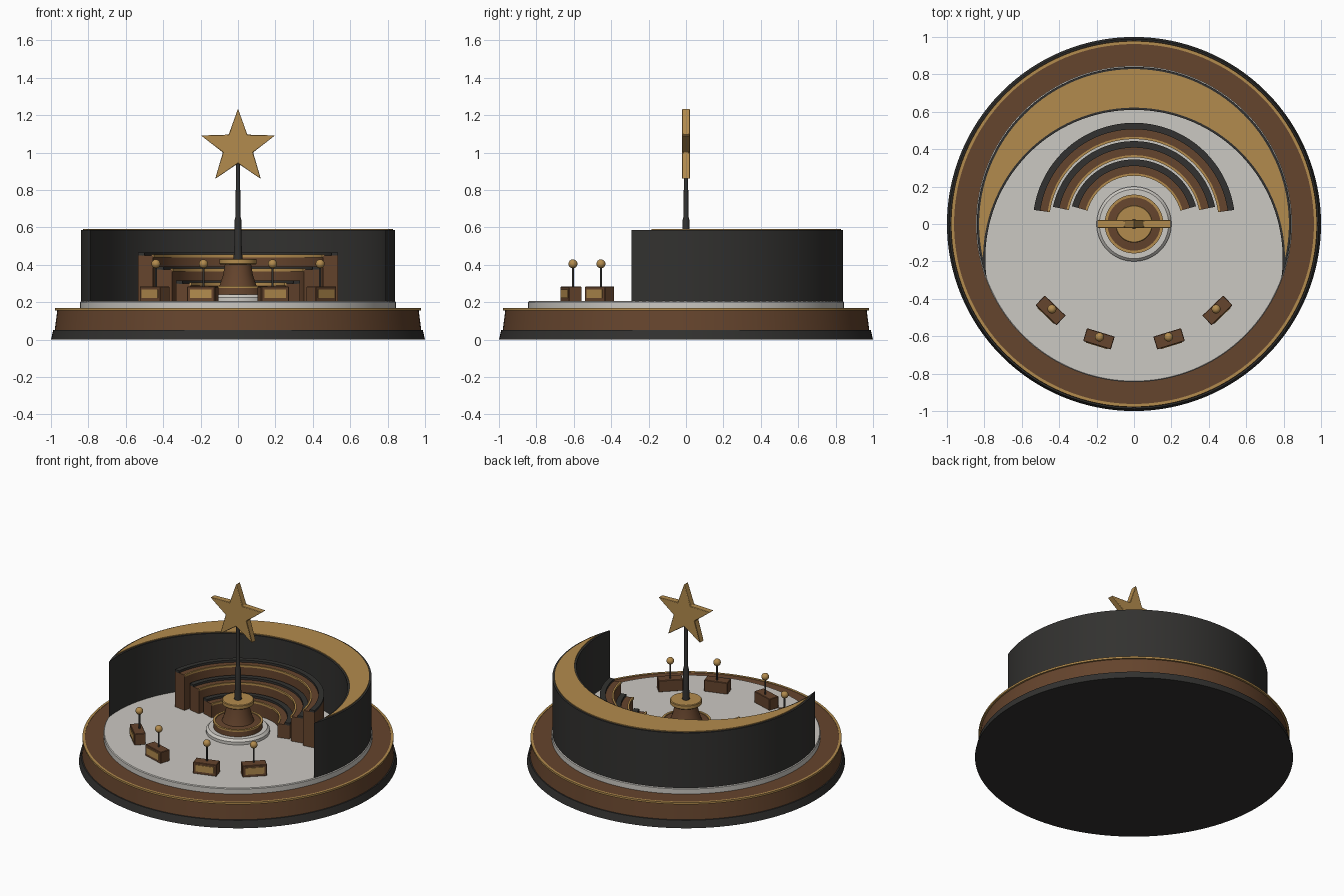
import bpy, bmesh
from math import sin, cos, pi, radians, sqrt, atan2
from mathutils import Matrix

if "Cube" in bpy.data.objects:
    bpy.data.objects.remove(bpy.data.objects["Cube"])


def material(name, r, g, b):
    m = bpy.data.materials.new(name)
    m.diffuse_color = (r, g, b, 1)
    m.use_nodes = True
    m.node_tree.nodes["Principled BSDF"].inputs["Base Color"].default_value = m.diffuse_color
    return m


WOOD = material("wood", 0.13, 0.058, 0.026)
GOLD = material("gold", 0.45, 0.26, 0.075)
DARK = material("dark", 0.032, 0.031, 0.029)
STONE = material("stone", 0.60, 0.58, 0.54)


def finish(name, bm, mat, matrix=None):
    bmesh.ops.remove_doubles(bm, verts=bm.verts, dist=1e-5)
    bmesh.ops.recalc_face_normals(bm, faces=bm.faces)
    me = bpy.data.meshes.new(name)
    bm.to_mesh(me)
    bm.free()
    me.materials.append(mat)
    ob = bpy.data.objects.new(name, me)
    bpy.context.collection.objects.link(ob)
    if matrix:
        ob.matrix_world = matrix
    bpy.context.view_layer.objects.active = ob
    ob.select_set(True)
    bpy.ops.object.shade_smooth_by_angle(angle=radians(30))
    ob.select_set(False)
    return ob


def lathe(name, profile, mat, n=96, matrix=None, closed=False):
    """Spin (radius, z) points around z; open profiles get end caps."""
    bm = bmesh.new()
    rings = [[bm.verts.new((r * cos(2 * pi * i / n), r * sin(2 * pi * i / n), z))
              for i in range(n)] for r, z in profile]
    pairs = list(zip(rings, rings[1:]))
    if closed:
        pairs.append((rings[-1], rings[0]))
    else:
        bm.faces.new(rings[0])
        bm.faces.new(rings[-1])
    for a, b in pairs:
        for i in range(n):
            j = (i + 1) % n
            bm.faces.new((a[i], a[j], b[j], b[i]))
    return finish(name, bm, mat, matrix)


def band(name, outer, inner, z0, z1, mat):
    """Solid between two matching curves, from z0 to z1."""
    bm = bmesh.new()
    sec = [[bm.verts.new(p) for p in ((*o, z0), (*o, z1), (*i, z1), (*i, z0))]
           for o, i in zip(outer, inner)]
    for a, b in zip(sec, sec[1:]):
        for k in range(4):
            m = (k + 1) % 4
            bm.faces.new((a[k], a[m], b[m], b[k]))
    bm.faces.new(sec[0])
    bm.faces.new(sec[-1])
    bmesh.ops.dissolve_degenerate(bm, dist=1e-5, edges=bm.edges)
    return finish(name, bm, mat)


def arc(r, start, n=64, cy=0.0):
    return [(r * cos(a), cy + r * sin(a))
            for a in (start + (pi - 2 * start) * i / n for i in range(n + 1))]


def box(name, size, loc, mat, matrix, bevel=0.0):
    bm = bmesh.new()
    bmesh.ops.create_cube(bm, size=1)
    bmesh.ops.scale(bm, vec=size, verts=bm.verts)
    bmesh.ops.translate(bm, vec=loc, verts=bm.verts)
    if bevel:
        bmesh.ops.bevel(bm, geom=bm.edges[:], offset=bevel, segments=1, affect='EDGES')
    return finish(name, bm, mat, matrix)


# Round stepped base
lathe("plinth", [(1.0, 0), (0.988, 0.05)], DARK, 128)
lathe("base_body", [(0.98, 0.05), (0.965, 0.165)], WOOD, 128)
lathe("base_rim", [(0.962, 0.155), (0.978, 0.155), (0.978, 0.168), (0.962, 0.168)],
      GOLD, 128, closed=True)
lathe("floor", [(0.845, 0.16), (0.845, 0.2), (0.84, 0.205)], STONE, 128)

# Crescent wall and its gold top
CY = -0.185


def crescent(name, ro, ri, z0, z1, mat):
    y = (ri ** 2 - ro ** 2 - CY ** 2) / (-2 * CY)
    x = sqrt(ro ** 2 - y ** 2)
    band(name, arc(ro, atan2(y, x), 96), arc(ri, atan2(y - CY, x), 96, CY), z0, z1, mat)


crescent("crescent_wall", 0.84, 0.795, 0.2, 0.586, DARK)
crescent("crescent_top", 0.828, 0.807, 0.58, 0.592, GOLD)

# Three curved seating tiers
for i in range(3):
    r, top, start = 0.26 + 0.098 * i, 0.3 + 0.075 * i, radians(16 - 4 * i)
    band(f"tier_{i}", arc(r + 0.085, start), arc(r + 0.003, start), 0.2, top, WOOD)
    band(f"tier_cap_{i}", arc(r + 0.085, start), arc(r + 0.05, start), top - 0.002, top + 0.015, DARK)
    band(f"tier_edge_{i}", arc(r + 0.01, start), arc(r - 0.002, start), top - 0.01, top + 0.004, GOLD)

# Central pedestal and mast
lathe("pedestal_step", [(0.2, 0.2), (0.2, 0.225), (0.185, 0.24)], STONE)
lathe("pedestal_foot", [(0.155, 0.235), (0.152, 0.28), (0.1, 0.285), (0.08, 0.345), (0.07, 0.405)], WOOD)
lathe("pedestal_ring", [(0.142, 0.275), (0.157, 0.275), (0.157, 0.287), (0.142, 0.287)],
      GOLD, closed=True)
lathe("pedestal_cap", [(0.096, 0.402), (0.1, 0.406), (0.1, 0.428), (0.096, 0.432)], GOLD)
lathe("mast", [(0.024, 0.43), (0.02, 0.5), (0.018, 0.64), (0.013, 0.66), (0.011, 0.95)], DARK, 32)

# Five-pointed star
bm = bmesh.new()
pts = [(0.208 if k % 2 == 0 else 0.085, pi / 2 + k * pi / 5) for k in range(10)]
face = bm.faces.new([bm.verts.new((r * cos(a), -0.022, 1.027 + r * sin(a))) for r, a in pts])
ext = bmesh.ops.extrude_face_region(bm, geom=[face], use_keep_orig=True)
bmesh.ops.translate(bm, vec=(0, 0.044, 0),
                    verts=[v for v in ext["geom"] if isinstance(v, bmesh.types.BMVert)])
star = finish("star", bm, GOLD)
bev = star.modifiers.new("soft_edges", 'BEVEL')
bev.width, bev.segments = 0.003, 1

# Four small desks with a gold front panel and a ball-topped post
for i, deg in enumerate((-134, -107, -73, -46)):
    m = Matrix.Rotation(radians(deg + 90), 4, 'Z') @ Matrix.Translation((0, -0.642, 0))
    box(f"desk_{i}", (0.155, 0.072, 0.08), (0, 0, 0.243), WOOD, m, 0.003)
    box(f"desk_panel_{i}", (0.12, 0.008, 0.045), (0, -0.036, 0.245), GOLD, m)
    post = m @ Matrix.Translation((0, 0.01, 0))
    lathe(f"desk_post_{i}", [(0.006, 0.28), (0.006, 0.4)], DARK, 16, post)
    bm = bmesh.new()
    bmesh.ops.create_uvsphere(bm, u_segments=24, v_segments=12, radius=0.024)
    bmesh.ops.translate(bm, vec=(0, 0, 0.405), verts=bm.verts)
    finish(f"desk_ball_{i}", bm, GOLD, post)
